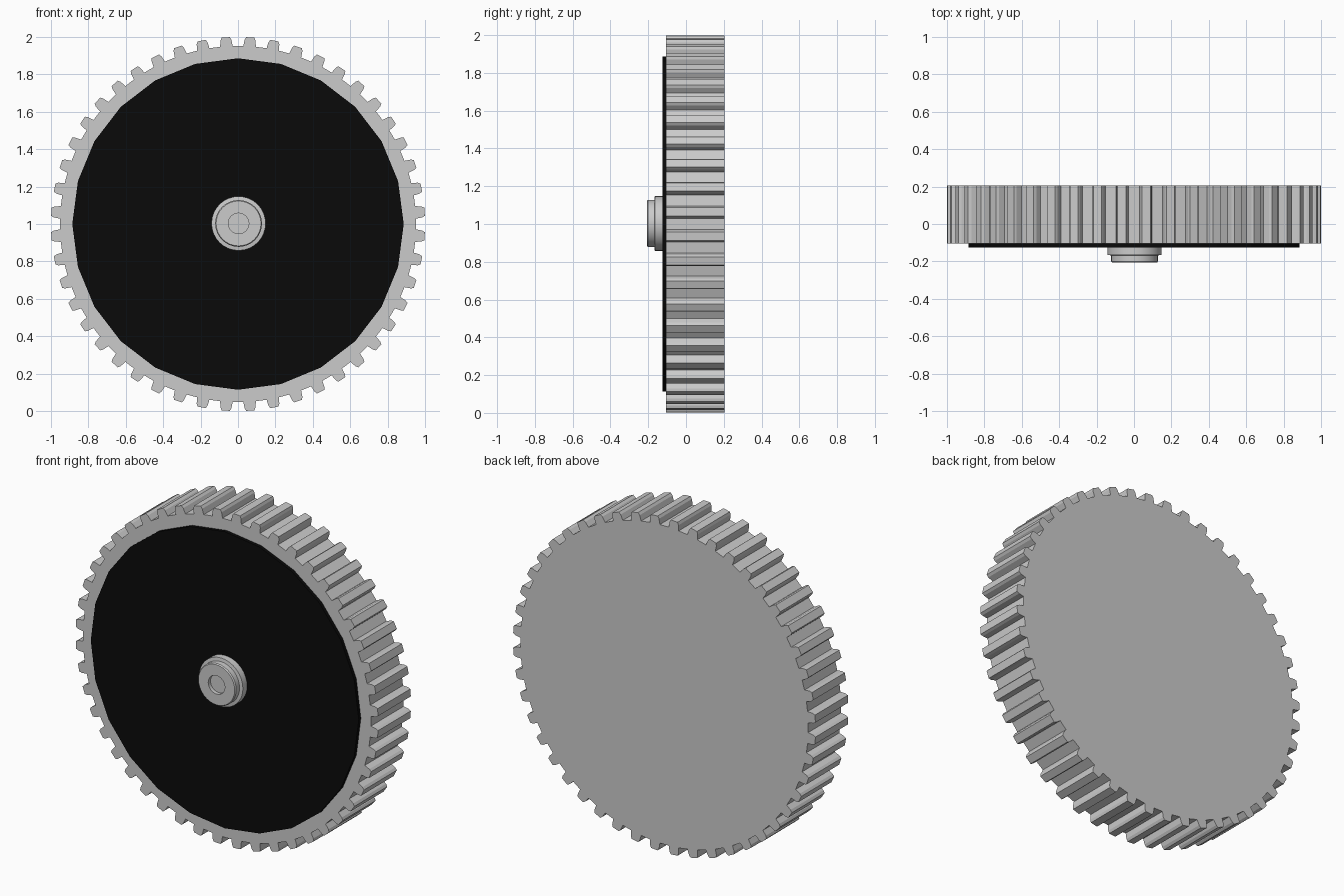
import bpy, bmesh
from math import sin, cos, pi, radians

if "Cube" in bpy.data.objects:
    bpy.data.objects.remove(bpy.data.objects["Cube"])

CZ = 1.0  # height of the wheel axis


def make_object(name, bm, smooth=False):
    bmesh.ops.recalc_face_normals(bm, faces=bm.faces)
    me = bpy.data.meshes.new(name)
    bm.to_mesh(me)
    bm.free()
    ob = bpy.data.objects.new(name, me)
    bpy.context.collection.objects.link(ob)
    if smooth:
        bpy.context.view_layer.objects.active = ob
        ob.select_set(True)
        bpy.ops.object.shade_smooth_by_angle(angle=radians(30))
        ob.select_set(False)
    return ob


def extrude_outline(name, polar, y0, y1):
    """Solid plate from (angle, radius) points in the xz plane."""
    bm = bmesh.new()
    face = bm.faces.new([bm.verts.new((r * sin(a), y0, CZ + r * cos(a))) for a, r in polar])
    out = bmesh.ops.extrude_face_region(bm, geom=[face], use_keep_orig=True)
    for v in out["geom"]:
        if isinstance(v, bmesh.types.BMVert):
            v.co.y = y1
    return make_object(name, bm)


def lathe(name, profile, sides, cx, cz):
    """Revolve (radius, y) points around an axis along y."""
    bm = bmesh.new()
    rings = [[bm.verts.new((cx + r * cos(2 * pi * i / sides), y, cz + r * sin(2 * pi * i / sides)))
              for i in range(sides)] for r, y in profile]
    for a, b in zip(rings, rings[1:]):
        for i in range(sides):
            j = (i + 1) % sides
            bm.faces.new((a[i], a[j], b[j], b[i]))
    bm.faces.new(rings[0])
    bm.faces.new(rings[-1])
    return make_object(name, bm, smooth=True)


# Toothed wheel: 48 teeth with slightly tapered, chamfered tips
TEETH = 48
tooth = [(-0.035, 0.952), (-0.030, 0.985), (-0.022, 1.0),
         (0.022, 1.0), (0.030, 0.985), (0.035, 0.952)]
outline = [((k + 0.5) * 2 * pi / TEETH + a, r) for k in range(TEETH) for a, r in tooth]
extrude_outline("gear_wheel", outline, -0.105, 0.205)

# Black face plate
plate = extrude_outline("face_plate", [(2 * pi * i / 24, 0.886) for i in range(24)], -0.125, -0.10)
black = bpy.data.materials.new("black")
black.diffuse_color = (0.003, 0.003, 0.003, 1)
black.use_nodes = True
black.node_tree.nodes["Principled BSDF"].inputs["Base Color"].default_value = black.diffuse_color
plate.data.materials.append(black)

# Stepped hub with a shallow centre recess
lathe("hub", [(0.145, -0.11), (0.145, -0.165), (0.125, -0.168), (0.125, -0.200),
              (0.120, -0.207), (0.055, -0.207), (0.055, -0.185)], 32, 0.003, 1.003)
